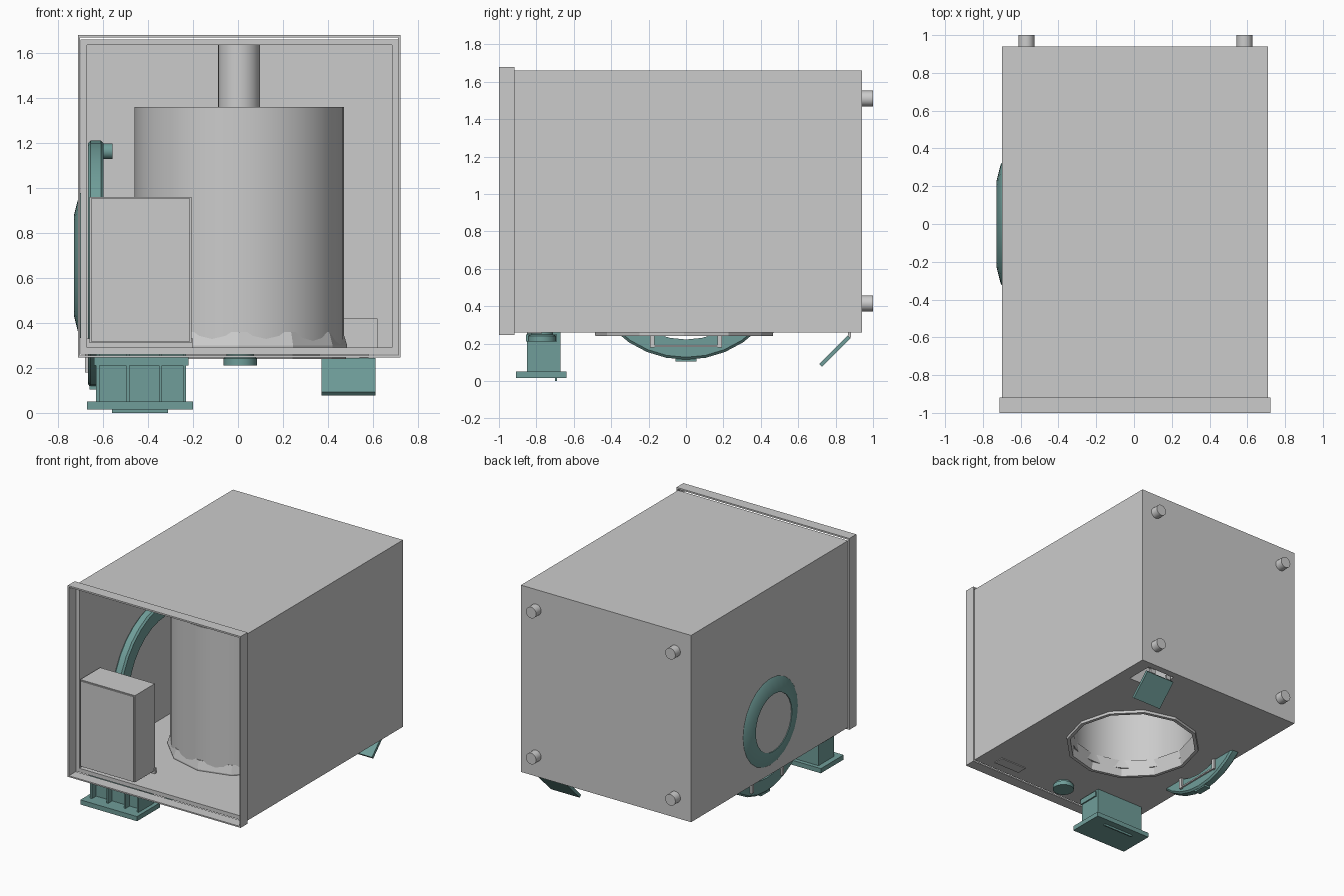
import bpy, bmesh, math
from mathutils import Matrix, Vector

if "Cube" in bpy.data.objects:
    bpy.data.objects.remove(bpy.data.objects["Cube"])

teal = bpy.data.materials.new("teal")
teal.diffuse_color = (0.16, 0.34, 0.32, 1)
teal.use_nodes = True
teal.node_tree.nodes["Principled BSDF"].inputs["Base Color"].default_value = teal.diffuse_color


def finish(name, bm, mat=None, smooth=False):
    bmesh.ops.recalc_face_normals(bm, faces=bm.faces)
    me = bpy.data.meshes.new(name)
    bm.to_mesh(me)
    bm.free()
    ob = bpy.data.objects.new(name, me)
    bpy.context.collection.objects.link(ob)
    if mat:
        me.materials.append(mat)
    if smooth:
        bpy.ops.object.select_all(action='DESELECT')
        ob.select_set(True)
        bpy.context.view_layer.objects.active = ob
        bpy.ops.object.shade_smooth_by_angle(angle=math.radians(30))
    return ob


def box(name, x0, x1, y0, y1, z0, z1, mat=None):
    bm = bmesh.new()
    bmesh.ops.create_cube(bm, size=1, matrix=Matrix.Translation(
        ((x0 + x1) / 2, (y0 + y1) / 2, (z0 + z1) / 2)) @ Matrix.Diagonal((x1 - x0, y1 - y0, z1 - z0, 1)))
    return finish(name, bm, mat)


def lathe(name, profile, origin, axis='Z', n=32, mat=None, smooth=True, closed=False):
    """Revolve (radius, height) points about an axis; radius 0 closes the end."""
    bm = bmesh.new()
    turn = {'Z': Matrix(), 'X': Matrix.Rotation(math.pi / 2, 4, 'Y'),
            'Y': Matrix.Rotation(-math.pi / 2, 4, 'X')}[axis]
    m = Matrix.Translation(origin) @ turn
    rings = []
    for r, h in profile:
        count = 1 if r == 0 else n
        rings.append([bm.verts.new(m @ Vector((r * math.cos(2 * math.pi * i / n),
                                               r * math.sin(2 * math.pi * i / n), h)))
                      for i in range(count)])
    pairs = list(zip(rings, rings[1:])) + ([(rings[-1], rings[0])] if closed else [])
    for a, b in pairs:
        for i in range(n):
            j = (i + 1) % n
            vs = [a[i % len(a)], a[j % len(a)], b[j % len(b)], b[i % len(b)]]
            bm.faces.new(list(dict.fromkeys(vs)))
    return finish(name, bm, mat, smooth)


def rod(name, r, h0, h1, origin, axis='Z', n=24, mat=None):
    return lathe(name, [(0, h0), (r, h0), (r, h1), (0, h1)], origin, axis, n, mat)


def cut(target, cutters):
    for c in cutters:
        mod = target.modifiers.new("cut", 'BOOLEAN')
        mod.operation, mod.solver, mod.object = 'DIFFERENCE', 'EXACT', c
    deps = bpy.context.evaluated_depsgraph_get()
    me = bpy.data.meshes.new_from_object(target.evaluated_get(deps))
    target.modifiers.clear()
    target.data = me
    for c in cutters:
        bpy.data.objects.remove(c)


# Cabinet shell, open at the front, with floor openings
cabinet = box("cabinet", -0.70, 0.71, -0.92, 0.94, 0.26, 1.66)
cut(cabinet, [box("c1", -0.67, 0.685, -1.2, 0.91, 0.29, 1.635),
              rod("c2", 0.455, 0.0, 0.5, (0.005, -0.01, 0), n=12),
              box("c3", 0.38, 0.61, 0.68, 0.89, 0.1, 0.4)])

# Thin rim around the open front
rim = box("front_rim", -0.712, 0.722, -1.0, -0.918, 0.246, 1.68)
cut(rim, [box("c4", -0.702, 0.712, -1.2, -0.5, 0.256, 1.668)])

# Tank, open below, with its flue and faceted floor collar
lathe("tank", [(0, 1.33), (0.44, 1.33), (0.44, 0.30), (0.465, 0.30), (0.465, 1.36), (0, 1.36)],
      (0.005, 0, 0), n=48)
rod("flue", 0.093, 1.355, 1.64, (0.005, 0, 0), n=32)
lathe("tank_collar", [(0.475, 0.24), (0.48, 0.30), (0.462, 0.36), (0.435, 0.36), (0.45, 0.24)],
      (0.005, -0.01, 0), n=12, smooth=False, closed=True)

# Control box with front panel
box("control_box", -0.66, -0.207, -0.925, -0.69, 0.31, 0.96)
box("control_panel", -0.653, -0.214, -0.932, -0.92, 0.317, 0.953)
box("mounting_plate", -0.67, -0.20, -0.70, -0.68, 0.285, 0.33)

# Hand wheel dipping through the floor, with knob, nub and brackets
lathe("hand_wheel", [(0.44, 0), (0.535, 0), (0.548, 0.012), (0.548, 0.058), (0.535, 0.07), (0.44, 0.07)],
      (-0.667, 0, 0.662), 'X', 32, teal, closed=True)
rod("wheel_knob", 0.035, 0, 0.05, (-0.607, 0, 1.163), 'X', 16, teal)
box("wheel_nub", -0.66, -0.61, -0.055, 0.055, 0.105, 0.122, teal)
for s in (-1, 1):
    box("wheel_bracket", -0.68, -0.58, 0.18 * s - 0.012, 0.18 * s + 0.012, 0.18, 0.262)
box("bracket_bar", -0.592, -0.58, -0.18, 0.18, 0.182, 0.192)

# Round port on the left wall
lathe("port_ring", [(0.325, 0), (0.318, -0.006), (0.225, -0.03), (0.215, -0.03), (0.215, 0)],
      (-0.699, 0, 0.655), 'X', 24, teal, closed=True)
rod("port_disc", 0.217, -0.024, 0.0, (-0.699, 0, 0.655), 'X', 24)

# Pedestal nozzle: back, sides and ribs, base plate and tab
box("nozzle_back", -0.63, -0.23, -0.70, -0.67, 0.045, 0.262, teal)
for x in (-0.623, -0.49, -0.345, -0.237):
    box("nozzle_rib", x - 0.007, x + 0.007, -0.85, -0.68, 0.045, 0.262, teal)
box("nozzle_front", -0.62, -0.24, -0.80, -0.785, 0.045, 0.262, teal)
box("nozzle_collar", -0.64, -0.22, -0.855, -0.69, 0.21, 0.25, teal)
box("nozzle_base", -0.67, -0.20, -0.91, -0.64, 0.015, 0.05, teal)
box("base_tab", -0.56, -0.31, -0.70, -0.69, 0.0, 0.018, teal)

# Floor knob and flat cover
lathe("floor_knob", [(0, 0.21), (0.075, 0.21), (0.075, 0.242), (0.06, 0.25), (0.06, 0.262)],
      (0.01, -0.77, 0), n=16, mat=teal)
box("floor_cover", 0.36, 0.58, -0.85, -0.77, 0.254, 0.262)

# Hatch duct above the rear floor opening, with hinged flap
duct = box("hatch_duct", 0.37, 0.62, 0.66, 0.905, 0.27, 0.42)
cut(duct, [box("c5", 0.38, 0.61, 0.68, 0.89, 0.2, 0.41)])
flap = box("hatch_flap", -0.12, 0.12, -0.215, 0.0, -0.011, 0.011, teal)
flap.matrix_world = Matrix.Translation((0.492, 0.872, 0.236)) @ Matrix.Rotation(math.radians(45), 4, 'X')
for x in (0.42, 0.56):
    box("flap_hinge", x - 0.02, x + 0.02, 0.865, 0.882, 0.232, 0.265)

# Four standoffs on the back wall
for x in (-0.57, 0.585):
    for z in (0.415, 1.51):
        rod("back_foot", 0.042, 0, 0.062, (x, 0.938, z), 'Y', 24)
